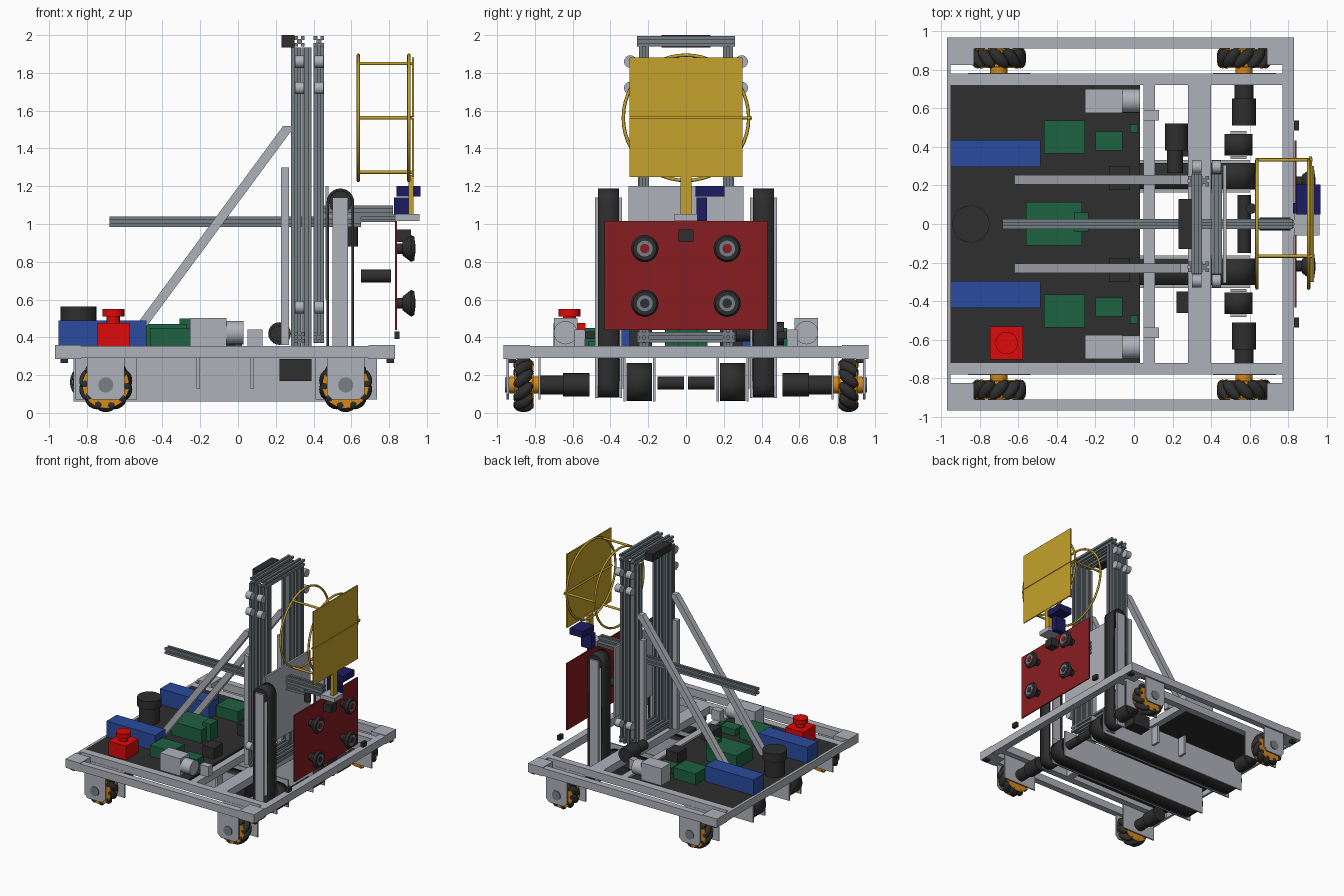
import bpy, bmesh
from math import pi, sin, cos, radians
from mathutils import Vector, Matrix

cube = bpy.data.objects.get("Cube")
if cube:
    bpy.data.objects.remove(cube)


def material(name, r, g, b):
    mat = bpy.data.materials.new(name)
    linear = [(c / 255) ** 2.2 for c in (r, g, b)] + [1]
    mat.use_nodes = True
    mat.diffuse_color = linear
    mat.node_tree.nodes["Principled BSDF"].inputs["Base Color"].default_value = linear
    return mat


silver = material("light aluminium", 173, 176, 184)
steel = material("slotted aluminium", 118, 127, 133)
black = material("black rubber", 50, 50, 50)
red = material("bright red", 222, 18, 18)
maroon = material("dark red", 135, 35, 38)
yellow = material("yellow", 196, 160, 46)
blue = material("battery blue", 46, 76, 156)
navy = material("servo navy", 34, 34, 98)
green = material("board green", 34, 98, 66)
orange = material("hub orange", 212, 136, 32)


def finish(name, mat, bm, mirror=False, smooth=False):
    bmesh.ops.recalc_face_normals(bm, faces=bm.faces)
    mesh = bpy.data.meshes.new(name)
    bm.to_mesh(mesh)
    bm.free()
    mesh.materials.append(mat)
    obj = bpy.data.objects.new(name, mesh)
    bpy.context.collection.objects.link(obj)
    if mirror:
        mod = obj.modifiers.new("Mirror", 'MIRROR')
        mod.use_axis = (False, True, False)
        mod.use_mirror_merge = False
    if smooth:
        bpy.ops.object.select_all(action='DESELECT')
        obj.select_set(True)
        bpy.context.view_layer.objects.active = obj
        bpy.ops.object.shade_smooth_by_angle(angle=radians(35))
    return obj


def box(name, mat, xs, ys, zs, mirror=False):
    bm = bmesh.new()
    lo, hi = Vector((xs[0], ys[0], zs[0])), Vector((xs[1], ys[1], zs[1]))
    bmesh.ops.create_cube(bm, size=1, matrix=Matrix.Translation((lo + hi) / 2) @ Matrix.Diagonal((hi - lo).to_4d()))
    return finish(name, mat, bm, mirror)


def rod(name, mat, start, end, radius, mirror=False, tip=None, sides=24):
    bm = bmesh.new()
    a, b = Vector(start), Vector(end)
    turn = (b - a).to_track_quat('Z', 'Y').to_matrix().to_4x4()
    bmesh.ops.create_cone(bm, cap_ends=True, segments=sides, radius1=radius, depth=(b - a).length,
                          radius2=radius if tip is None else tip, matrix=Matrix.Translation((a + b) / 2) @ turn)
    return finish(name, mat, bm, mirror, True)


def prism(name, mat, points, axis, start, end, mirror=False, caps=True, smooth=False):
    """Extrude a flat outline along one world axis."""
    place = {'x': lambda u, v, w: (w, u, v), 'y': lambda u, v, w: (u, w, v), 'z': lambda u, v, w: (u, v, w)}[axis]
    bm = bmesh.new()
    rings = [[bm.verts.new(place(u, v, w)) for u, v in points] for w in (start, end)]
    for i in range(len(points)):
        bm.faces.new((rings[0][i - 1], rings[0][i], rings[1][i], rings[1][i - 1]))
    if caps:
        for ring in rings:
            bm.faces.new(ring)
    return finish(name, mat, bm, mirror, smooth)


def slotted(name, axis, centre, start, end, mirror=False, half=.027):
    """A bar with a groove on each side."""
    gap, floor, points = half * .3, half * .5, []
    for k in range(4):
        for u, v in ((floor, gap), (half, gap), (half, half), (gap, half), (gap, floor)):
            for _ in range(k):
                u, v = -v, u
            points.append((centre[0] + u, centre[1] + v))
    return prism(name, steel, points, axis, start, end, mirror)


def belt(name, ends, radius, start, end, upright):
    """A hollow belt loop around two rollers."""
    points = []
    for k in range(26):
        far = k < 13
        a = pi * (k if far else k - 1) / 12
        along, across = ends[0 if not far else 1] + radius * sin(a), radius * cos(a)
        points.append((upright + across, along) if name.startswith("lift") else (along, upright + across))
    obj = prism(name, black, points, 'y', start, end, True, False, True)
    mod = obj.modifiers.new("Solidify", 'SOLIDIFY')
    mod.thickness = .014


# Base frame
DECK = .355
RAIL = (.29, DECK)
box("outer_rail", silver, (-.97, .83), (.91, .965), RAIL, True)
box("inner_rail", silver, (-.95, .8), (.72, .78), RAIL, True)
for name, xs in (("rear", (-.97, -.95)), ("front", (.77, .83)), ("middle", (.05, .11)), ("mast", (.28, .4))):
    reach = .91 if name in ("rear", "front") else .72
    box(name + "_cross_rail", silver, xs, (-reach, reach), RAIL)
for xs in ((-.97, -.83), (.69, .83)):
    box("corner_plate", silver, xs, (.825, .965), (.285, .36), True)
for x in (-.92, .805):
    box("corner_sensor", black, (x - .02, x + .02), (.9, .94), (.265, .29), True)
box("deck", black, (-.95, .03), (-.72, .72), (.335, DECK))
for x in (-.21, .075):
    box("hanger_strut", silver, (x - .01, x + .01), (.33, .4), (.13, .3), True)

# Wheels with slanted rollers, brackets and motors
HUB = .148
for x in (-.7, .57):
    for side in (-1, 1):
        bm = bmesh.new()
        for k in range(10):
            turn = Matrix.Rotation(k * pi / 5, 4, 'Y')
            tilt = Matrix.Rotation(radians(42 * side * (1 if x < 0 else -1)), 4, 'Z')
            move = Matrix.Translation((x, side * .86, HUB)) @ turn @ Matrix.Translation((0, 0, .108)) @ tilt
            bmesh.ops.create_uvsphere(bm, u_segments=12, v_segments=8, radius=1,
                                      matrix=move @ Matrix.Diagonal((.032, .068, .036, 1)))
        finish("wheel_rollers", black, bm, smooth=True)
    for y in (.812, .903):
        rod("wheel_disc", orange, (x, y - .004, HUB), (x, y + .004, HUB), .124, True, sides=32)
    rod("wheel_hub", orange, (x, .77, HUB), (x, .935, HUB), .045, True)
    rod("axle_cap", steel, (x, .93, HUB), (x, .957, HUB), .04, True)
    outline = [(x - .1, .29), (x - .1, .1), (x - .07, .07), (x + .07, .07), (x + .1, .1), (x + .1, .29)]
    prism("outer_bracket", silver, outline, 'y', .938, .95, True)
    box("inner_bracket", silver, (x - .16, x + .165), (.77, .782), (.07, .3), True)
    rod("wheel_gearbox", black, (x, .65, HUB), (x, .77, HUB), .05, True)
    rod("wheel_motor", black, (x, .51, HUB), (x, .65, HUB), .062, True)

# Floor conveyors
for y in (.168, .325):
    box("conveyor_side", silver, (-.87, .6), (y - .006, y + .006), (.06, .295), True)
belt("floor_belt", (-.79, .53), .1, .18, .315, .163)
for x in (-.79, .53):
    rod("floor_roller", black, (x, .18, .163), (x, .315, .163), .085, True)
rod("conveyor_motor", black, (.57, .01, .158), (.57, .15, .158), .035, True)
box("conveyor_drive", black, (.22, .39), (.35, .46), (.17, .285), True)

# Lift conveyors
belt("lift_belt", (.155, 1.115), .073, .355, .465, .542)
for y in (.345, .474):
    box("lift_plate", silver, (.5, .582), (y - .007, y + .007), (.08, 1.14), True)
for z in (.155, 1.115):
    rod("lift_roller", black, (.542, .355, z), (.542, .465, z), .06, True)

# Mast of slotted bars
for x in (.307, .362):
    slotted("mast_upright", 'z', (x, .222), DECK, 1.935, True)
slotted("carriage_upright", 'z', (.428, .222), .37, 1.95, True)
for x in (.325, .428):
    slotted("mast_top_bar", 'y', (x, 1.967), -.26, .26)
    slotted("mast_foot_bar", 'y', (x, .4), -.26, .26)
    for z in (.56, 1.72, 1.86):
        rod("guide_roller", silver, (x - .024, .295, z), (x + .024, .295, z), .033, True)
box("top_box", black, (.23, .3), (-.13, .13), (1.935, 2))
box("cylinder_bar", silver, (.228, .27), (.205, .245), (.36, 1.3), True)
brace = [(-.62, DECK), (-.56, DECK), (.28, 1.49), (.28, 1.52), (.24, 1.52)]
prism("diagonal_brace", silver, brace, 'y', .205, .255, True)
box("back_plate", silver, (.462, .478), (-.305, .305), (.6, 1.2))

# Reaching arm
slotted("lower_arm", 'x', (0, 1.012), -.68, .65)
slotted("upper_arm", 'x', (0, 1.072), .44, .82)
slotted("arm_tip", 'x', (0, 1.03), .6, .83, half=.02)
rod("arm_motor", black, (.65, 0, .725), (.81, 0, .725), .034)
rod("arm_knob", black, (.608, .08, .88), (.608, .08, .99), .027)
box("wrist_bracket", silver, (.83, .96), (-.06, .06), (1.015, 1.052))
box("wrist_servo", navy, (.825, .925), (.055, .11), (1.015, 1.14))
box("tilt_servo", navy, (.84, .965), (.05, .205), (1.145, 1.2))

# Suction panel
box("suction_panel", maroon, (.831, .842), (-.432, .432), (.44, 1.015))
for z in (.58, .87):
    rod("cup_stem", black, (.842, .218, z), (.875, .218, z), .028, True)
    rod("cup_bell", black, (.87, .218, z), (.915, .218, z), .035, True, tip=.07)
    rod("cup_lip", black, (.915, .218, z), (.935, .218, z), .072, True, tip=.062)
    rod("cup_ring", steel, (.935, .218, z), (.938, .218, z), .042, True)
    rod("cup_mouth", maroon if z > .6 else black, (.936, .218, z), (.941, .218, z), .025, True)
box("panel_camera", black, (.842, .915), (-.04, .04), (.905, .972))
box("range_sensor", black, (.828, .855), (.485, .535), (.39, .43), True)

# Hoop cage with its square plate
MID, HOOP = 1.562, .332
for x in (.637, .905):
    bpy.ops.mesh.primitive_torus_add(location=(x, 0, MID), rotation=(0, pi / 2, 0), major_segments=48,
                                     minor_segments=8, major_radius=HOOP, minor_radius=.009)
    hoop = bpy.context.object
    hoop.name = "hoop"
    hoop.data.materials.append(yellow)
    bpy.ops.object.shade_smooth()
for k in range(3):
    y, z = HOOP * cos(k * pi * 2 / 3), MID + HOOP * sin(k * pi * 2 / 3)
    rod("hoop_spacer", yellow, (.63, y, z), (.925, y, z), .009, sides=12)
rod("hoop_bar", yellow, (.915, -.3, MID), (.915, .35, MID), .008, sides=12)
for name, zs in (("lower", (1.248, MID)), ("upper", (MID + .005, 1.882))):
    box(name + "_target_plate", yellow, (.922, .932), (-.3, .3), zs)
box("target_post", yellow, (.902, .93), (-.028, .028), (1.05, 1.26))

# Equipment on the deck
box("battery", blue, (-.95, -.485), (.295, .435), (DECK, .49), True)
rod("tank", black, (-.845, 0, DECK), (-.845, 0, .5), .083)
rod("tank_lid", black, (-.845, 0, .49), (-.845, 0, .562), .096)
box("stop_box", red, (-.745, -.575), (-.702, -.532), (DECK, .475))
rod("stop_stem", red, (-.66, -.617, .47), (-.66, -.617, .52), .035)
rod("stop_cap", red, (-.66, -.617, .51), (-.66, -.617, .55), .058)
box("large_board", green, (-.465, -.255), (.365, .535), (DECK, .45), True)
box("small_board", green, (-.2, -.06), (.38, .48), (DECK, .41), True)
box("tiny_board", green, (-.02, .02), (.475, .515), (DECK, .38), True)
box("main_board", green, (-.56, -.27), (-.112, .115), (DECK, .47))
box("main_board_top", green, (-.31, -.235), (-.04, .06), (DECK, .5))
box("relay", black, (-.13, -.02), (.18, .3), (DECK, .45), True)
box("pump", silver, (-.255, -.06), (.575, .7), (DECK, .503), True)
rod("pump_motor", silver, (-.06, .638, .425), (.03, .638, .425), .062, True)
box("valve", silver, (.05, .13), (.535, .59), (DECK, .442), True)
rod("winch_motor", black, (.22, .38, .42), (.22, .52, .42), .06)
rod("winch_gearbox", black, (.213, .265, .42), (.213, .38, .42), .042)
